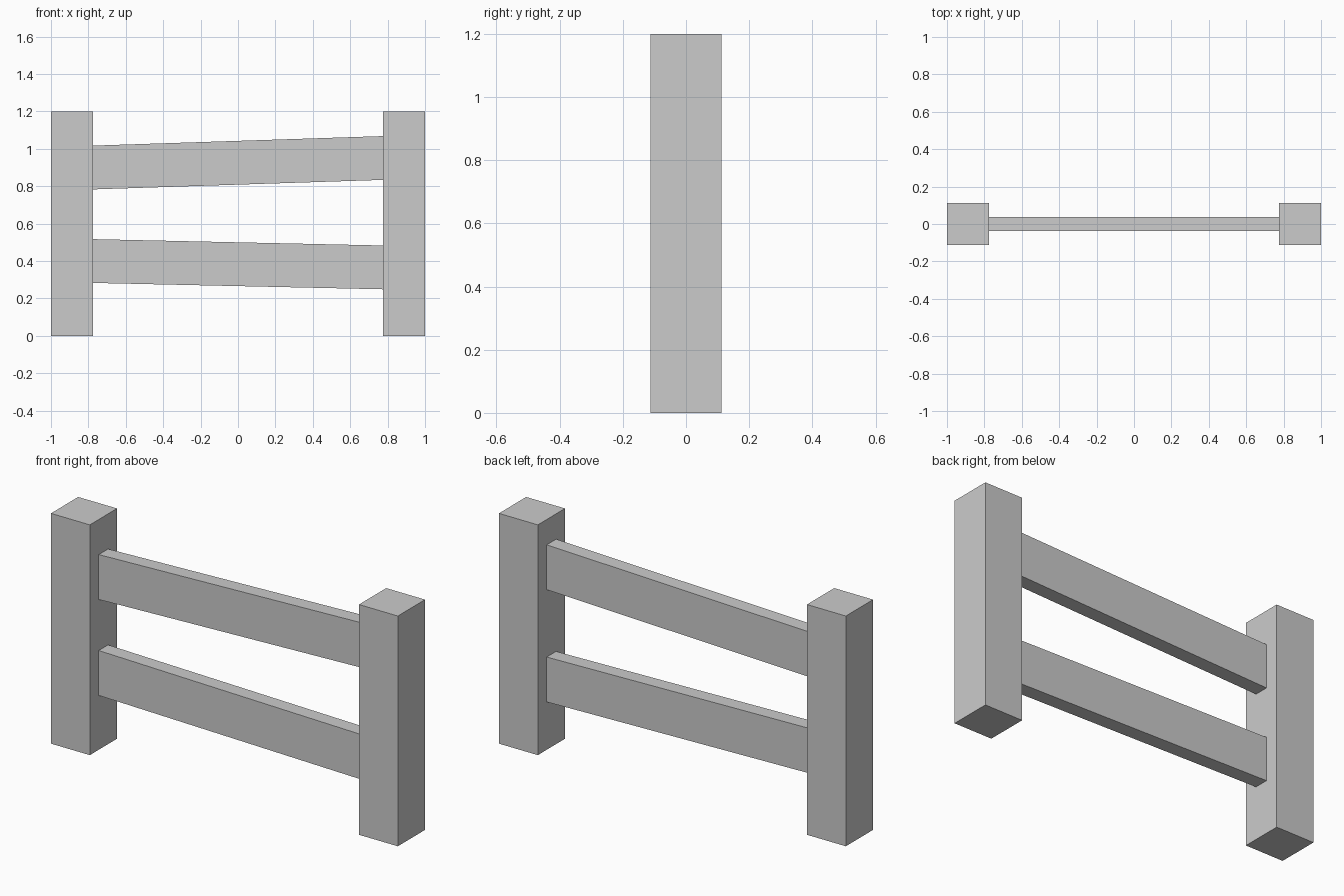
import bpy, bmesh

if "Cube" in bpy.data.objects:
    bpy.data.objects.remove(bpy.data.objects["Cube"])

POST_W, POST_H = 0.224, 1.2
INNER = 1 - POST_W          # x of the posts' inner faces
EMBED = 0.02                # rail length tucked into each post


def extrude_profile(name, points, depth):
    """Solid from an (x, z) outline, centred on y = 0."""
    bm = bmesh.new()
    face = bm.faces.new([bm.verts.new((x, -depth / 2, z)) for x, z in points])
    out = bmesh.ops.extrude_face_region(bm, geom=[face])
    moved = [v for v in out["geom"] if isinstance(v, bmesh.types.BMVert)]
    bmesh.ops.translate(bm, verts=moved, vec=(0, depth, 0))
    bmesh.ops.recalc_face_normals(bm, faces=bm.faces)
    mesh = bpy.data.meshes.new(name)
    bm.to_mesh(mesh)
    bm.free()
    obj = bpy.data.objects.new(name, mesh)
    bpy.context.collection.objects.link(obj)
    return obj


def rail(name, z_left, z_right, height=0.234, depth=0.077):
    """Slanted board; z values are its centre heights at the post faces."""
    rise = (z_right - z_left) / (2 * INNER) * EMBED
    x, h = INNER + EMBED, height / 2
    zl, zr = z_left - rise, z_right + rise
    extrude_profile(name, [(-x, zl - h), (x, zr - h), (x, zr + h), (-x, zl + h)], depth)


# Square posts at both ends
for side, sx in (("left", -1), ("right", 1)):
    extrude_profile(f"{side}_post",
                    [(sx, 0), (sx * INNER, 0), (sx * INNER, POST_H), (sx, POST_H)],
                    POST_W)

# Two crooked rails between the posts
rail("upper_rail", 0.90, 0.951)
rail("lower_rail", 0.40, 0.366)
